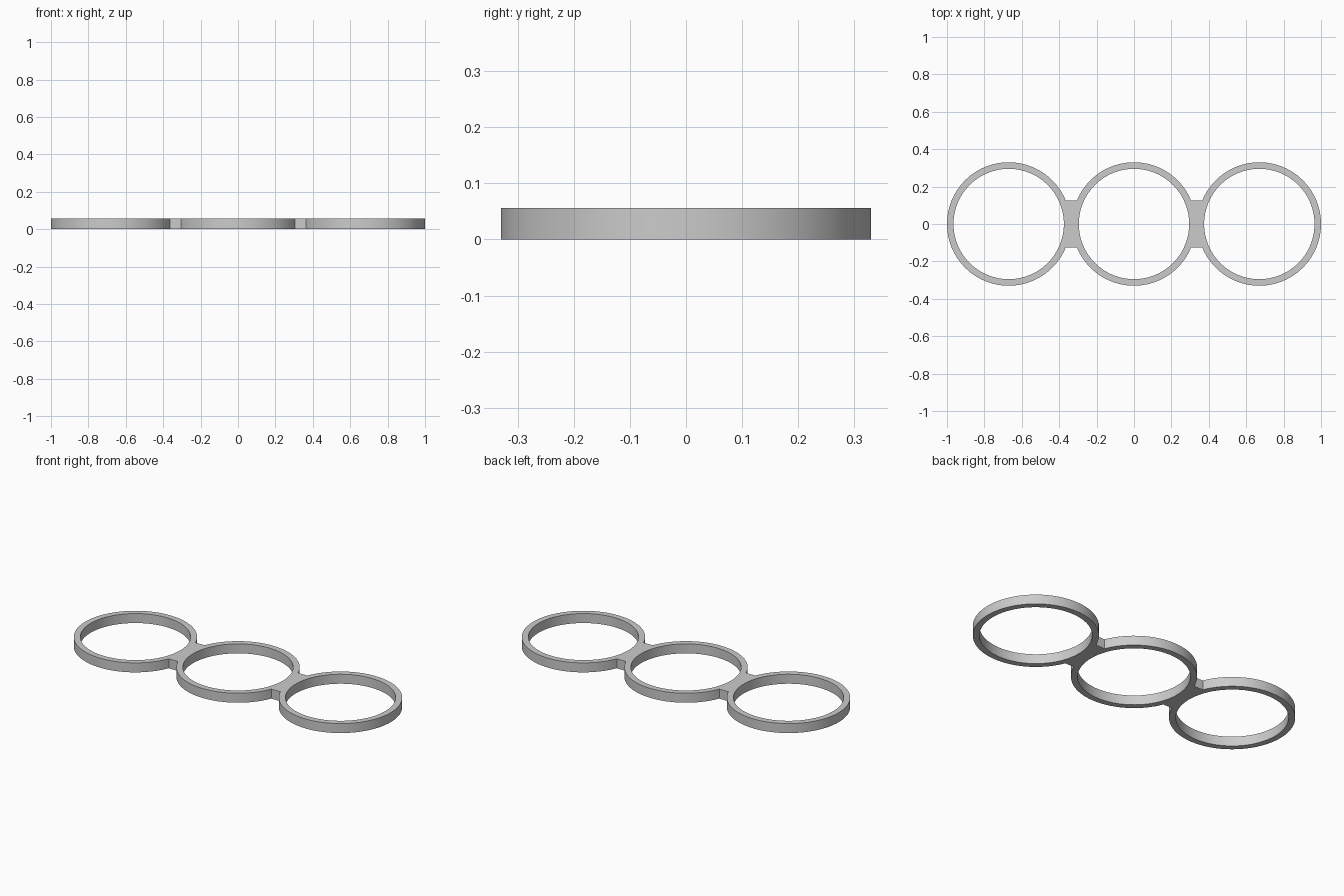
import bpy
import bmesh
from math import asin, cos, pi, sin

OUTER, INNER = 0.33, 0.295
SPACING = 0.67
HEIGHT = 0.056
BRIDGE_HALF = 0.125
STEPS = 96

cube = bpy.data.objects.get("Cube")
if cube:
    bpy.data.objects.remove(cube, do_unlink=True)


def arc(cx, radius, start, end):
    """Evenly spaced points on an arc, both ends included."""
    n = max(2, round(STEPS * (end - start) / (2 * pi)))
    angles = [start + (end - start) * i / n for i in range(n + 1)]
    return [(cx + radius * cos(t), radius * sin(t)) for t in angles]


def add_loop(curve, points):
    spline = curve.splines.new("POLY")
    spline.points.add(len(points) - 1)
    for p, (x, y) in zip(spline.points, points):
        p.co = (x, y, 0, 1)
    spline.use_cyclic_u = True


# Flat profile: one joined outline with three round holes
curve = bpy.data.curves.new("triple_ring_profile", "CURVE")
curve.dimensions = "2D"
curve.fill_mode = "BOTH"
curve.extrude = HEIGHT / 2

a = asin(BRIDGE_HALF / OUTER)
outline = (arc(SPACING, OUTER, a - pi, pi - a)
           + arc(0, OUTER, a, pi - a)
           + arc(-SPACING, OUTER, a, 2 * pi - a)
           + arc(0, OUTER, pi + a, 2 * pi - a))
add_loop(curve, outline)
for cx in (-SPACING, 0, SPACING):
    add_loop(curve, arc(cx, INNER, 0, 2 * pi)[:-1])

# Convert the extruded profile into one clean solid
profile = bpy.data.objects.new("profile", curve)
bpy.context.collection.objects.link(profile)
bpy.context.view_layer.update()
depsgraph = bpy.context.evaluated_depsgraph_get()
mesh = bpy.data.meshes.new_from_object(profile.evaluated_get(depsgraph))
bpy.data.objects.remove(profile, do_unlink=True)
bpy.data.curves.remove(curve)

bm = bmesh.new()
bm.from_mesh(mesh)
bmesh.ops.remove_doubles(bm, verts=bm.verts, dist=0.0001)
bmesh.ops.translate(bm, verts=bm.verts, vec=(0, 0, HEIGHT / 2))
bmesh.ops.recalc_face_normals(bm, faces=bm.faces)
bm.to_mesh(mesh)
bm.free()

mesh.name = "triple_ring_holder"
holder = bpy.data.objects.new("triple_ring_holder", mesh)
bpy.context.collection.objects.link(holder)

# Plain grey material
grey = bpy.data.materials.new("light_grey")
grey.use_nodes = True
colour = (0.6, 0.6, 0.6, 1)
grey.diffuse_color = colour
grey.node_tree.nodes["Principled BSDF"].inputs["Base Color"].default_value = colour
mesh.materials.clear()
mesh.materials.append(grey)
for face in mesh.polygons:
    face.material_index = 0

# Smooth round walls, sharp rims
bpy.ops.object.select_all(action="DESELECT")
holder.select_set(True)
bpy.context.view_layer.objects.active = holder
bpy.ops.object.shade_smooth_by_angle(angle=pi / 6)
